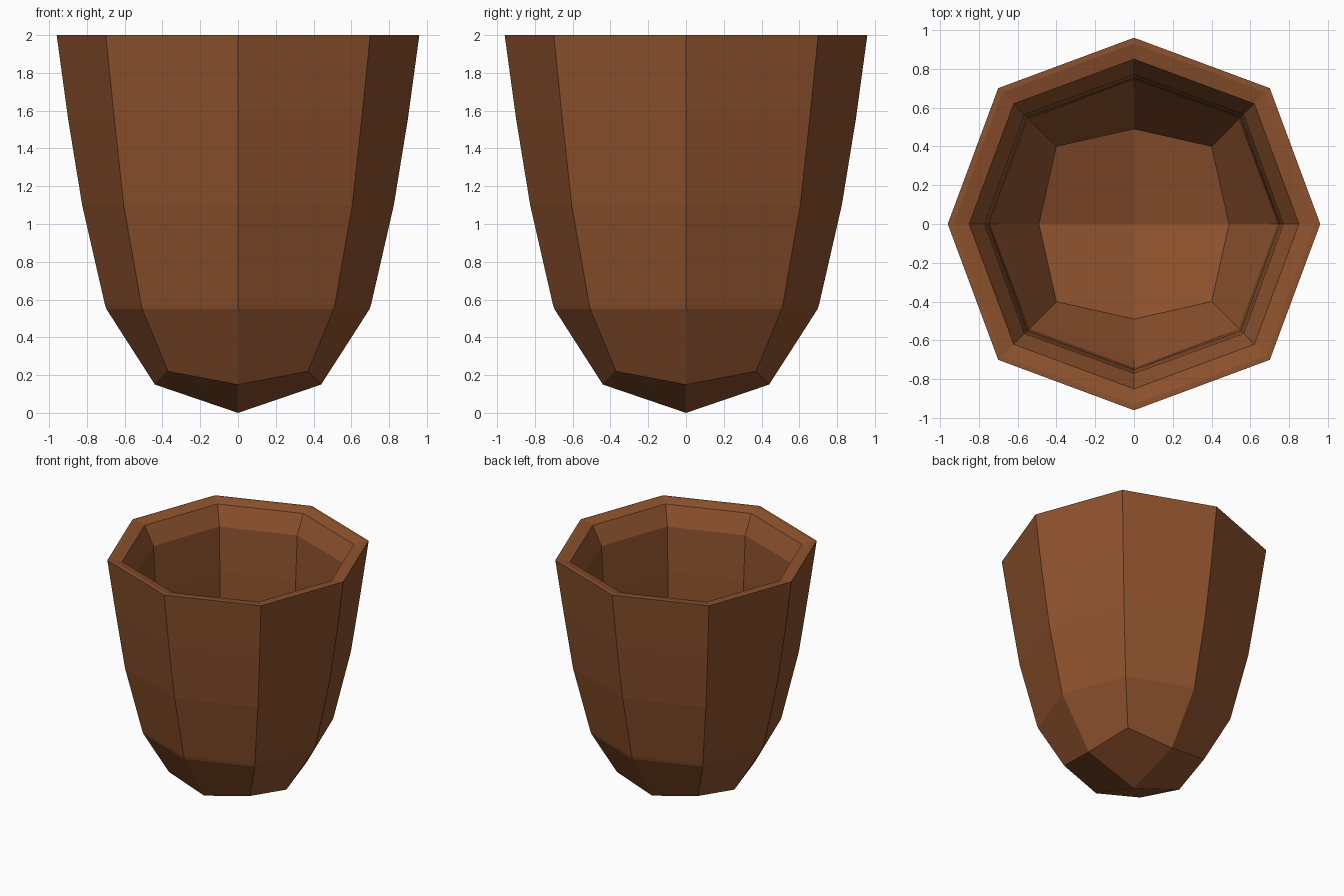
import bpy, bmesh
from mathutils import Vector

if "Cube" in bpy.data.objects:
    bpy.data.objects.remove(bpy.data.objects["Cube"])

# Each ring: (radius on the axes, x=y coordinate of diagonals, axis z, diagonal z)
OUTER = [
    (0.44, 0.37, 0.15, 0.22),
    (0.697, 0.507, 0.55, 0.55),
    (0.705, 0.513, 0.575, 0.575),
    (0.825, 0.605, 1.10, 1.10),
    (0.90, 0.655, 1.56, 1.56),
    (0.96, 0.70, 2.00, 2.00),
]
INNER = [
    (0.93, 0.68, 2.00, 2.00),
    (0.85, 0.62, 1.98, 1.98),
    (0.77, 0.565, 1.83, 1.83),
    (0.75, 0.55, 1.47, 1.47),
    (0.74, 0.54, 0.95, 0.95),
    (0.70, 0.515, 0.88, 0.88),
    (0.49, 0.40, 0.50, 0.56),
]


def add_ring(bm, axis_r, diag, axis_z, diag_z):
    """Eight verts, alternating axis and diagonal positions."""
    verts = []
    for x, y in ((1, 0), (1, 1), (0, 1), (-1, 1), (-1, 0), (-1, -1), (0, -1), (1, -1)):
        on_diag = x != 0 and y != 0
        s, z = (diag, diag_z) if on_diag else (axis_r, axis_z)
        verts.append(bm.verts.new((x * s, y * s, z)))
    return verts


def cap(bm, ring, z):
    """Four quads meeting at a central point."""
    c = bm.verts.new(Vector((0, 0, z)))
    for i in range(0, 8, 2):
        bm.faces.new((c, ring[i], ring[i + 1], ring[(i + 2) % 8]))


bm = bmesh.new()
rings = [add_ring(bm, *r) for r in OUTER + INNER]

# Walls, rim and inner bowl
for a, b in zip(rings, rings[1:]):
    for i in range(8):
        j = (i + 1) % 8
        bm.faces.new((a[i], a[j], b[j], b[i]))

# Pointed underside and dished inner floor
cap(bm, rings[0], 0.0)
cap(bm, rings[-1], 0.36)
bmesh.ops.recalc_face_normals(bm, faces=bm.faces)

mesh = bpy.data.meshes.new("cup")
bm.to_mesh(mesh)
bm.free()
cup = bpy.data.objects.new("cup", mesh)
bpy.context.collection.objects.link(cup)

# Brown wood colour
wood = bpy.data.materials.new("brown_wood")
wood.diffuse_color = (0.27, 0.085, 0.027, 1)
wood.use_nodes = True
wood.node_tree.nodes["Principled BSDF"].inputs["Base Color"].default_value = wood.diffuse_color
mesh.materials.append(wood)
